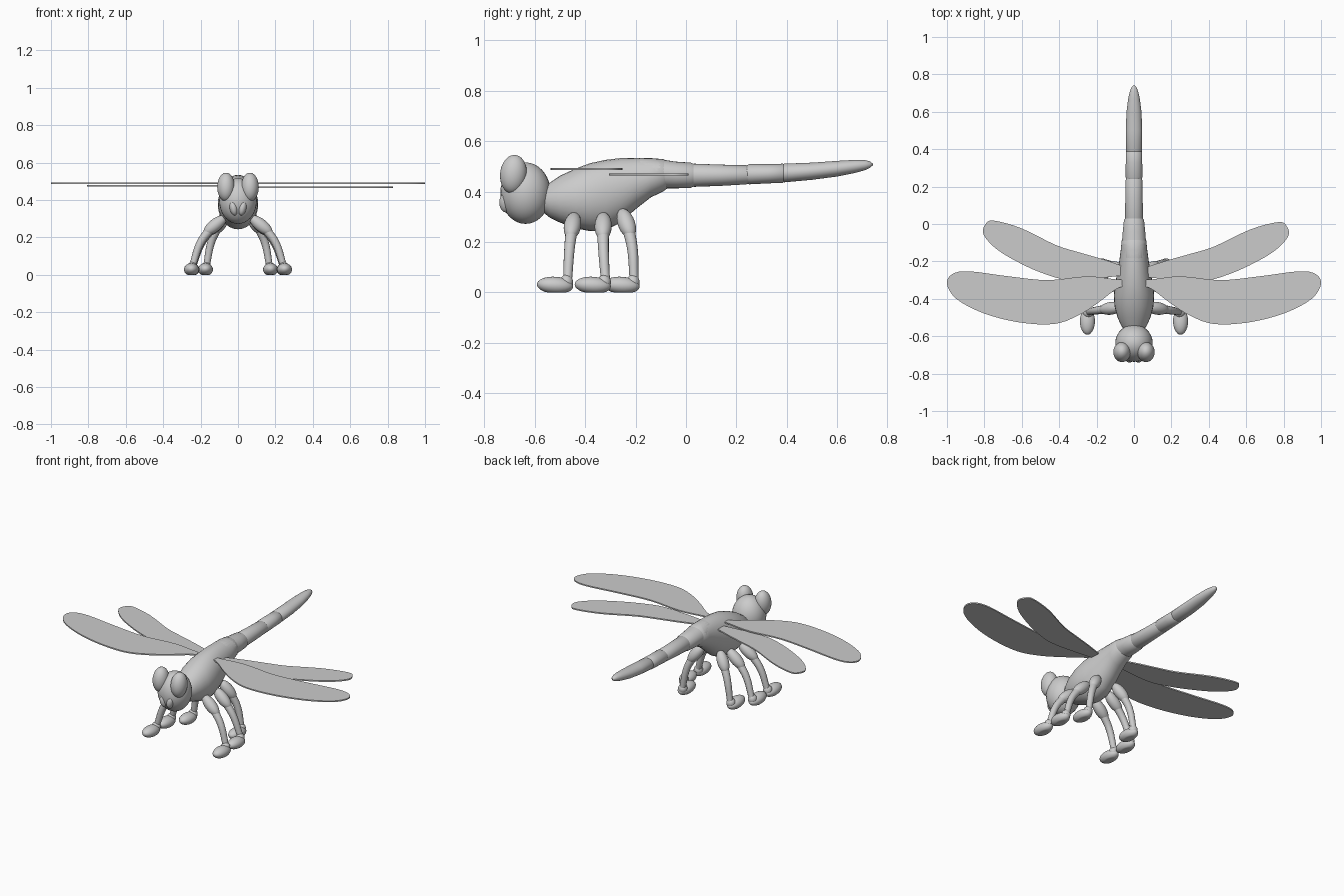
import bpy, bmesh, math
from mathutils import Vector, Matrix

if "Cube" in bpy.data.objects:
    bpy.data.objects.remove(bpy.data.objects["Cube"])


def finish(name, bm, angle=50):
    bmesh.ops.recalc_face_normals(bm, faces=bm.faces)
    me = bpy.data.meshes.new(name)
    bm.to_mesh(me)
    bm.free()
    ob = bpy.data.objects.new(name, me)
    bpy.context.collection.objects.link(ob)
    bpy.ops.object.select_all(action='DESELECT')
    ob.select_set(True)
    bpy.context.view_layer.objects.active = ob
    bpy.ops.object.shade_smooth_by_angle(angle=math.radians(angle))
    return ob


def ellipsoid(name, loc, radii, rot=None, floor=None):
    bm = bmesh.new()
    m = Matrix.Translation(loc) @ (rot or Matrix()) @ Matrix.Diagonal((*radii, 1))
    bmesh.ops.create_uvsphere(bm, u_segments=28, v_segments=18, radius=1, matrix=m)
    if floor is not None:
        for v in bm.verts:
            v.co.z = max(v.co.z, floor)
    return finish(name, bm)


def loft(name, rings, n=28):
    """Elliptical rings (y, z centre, x radius, z radius) skinned along y."""
    bm = bmesh.new()
    loops = []
    for y, z, rx, rz in rings:
        loops.append([bm.verts.new((rx * math.cos(2 * math.pi * i / n), y,
                                    z + rz * math.sin(2 * math.pi * i / n))) for i in range(n)])
    for a, b in zip(loops, loops[1:]):
        for i in range(n):
            bm.faces.new((a[i], a[(i + 1) % n], b[(i + 1) % n], b[i]))
    bm.faces.new(loops[0])
    bm.faces.new(loops[-1])
    return finish(name, bm)


def tube(name, pts):
    """Smooth tapered limb through (x, y, z, radius) points."""
    cu = bpy.data.curves.new(name, 'CURVE')
    cu.dimensions = '3D'
    cu.bevel_depth = 1
    cu.bevel_resolution = 5
    cu.use_fill_caps = True
    sp = cu.splines.new('BEZIER')
    sp.bezier_points.add(len(pts) - 1)
    for p, (x, y, z, r) in zip(sp.bezier_points, pts):
        p.co = (x, y, z)
        p.radius = r
        p.handle_left_type = p.handle_right_type = 'AUTO'
    ob = bpy.data.objects.new(name, cu)
    bpy.context.collection.objects.link(ob)
    bpy.ops.object.select_all(action='DESELECT')
    ob.select_set(True)
    bpy.context.view_layer.objects.active = ob
    bpy.ops.object.convert(target='MESH')
    bpy.ops.object.shade_smooth_by_angle(angle=math.radians(50))


def wing(name, outline, z, side, stretch=1, dy=0):
    # closed Catmull-Rom through the outline, extruded to a thin plate
    P = [Vector((side * x * stretch, y + dy, z)) for x, y in outline]
    n = len(P)
    bm = bmesh.new()
    vs = []
    for i in range(n):
        a, b, c, d = (P[(i + k - 1) % n] for k in range(4))
        for s in range(4):
            t = s / 4
            vs.append(bm.verts.new(0.5 * (2 * b + (c - a) * t + (2 * a - 5 * b + 4 * c - d) * t * t
                                          + (3 * b - a - 3 * c + d) * t ** 3)))
    f = bm.faces.new(vs)
    r = bmesh.ops.extrude_face_region(bm, geom=[f])
    bmesh.ops.translate(bm, vec=(0, 0, 0.008),
                        verts=[v for v in r['geom'] if isinstance(v, bmesh.types.BMVert)])
    finish(name, bm, 30)


# Thorax
loft("thorax", [(-.57, .37, .05, .05), (-.54, .366, .07, .07), (-.50, .37, .088, .093),
                (-.44, .373, .104, .118), (-.38, .378, .108, .135), (-.32, .386, .10, .14),
                (-.26, .405, .09, .128), (-.20, .432, .079, .102), (-.14, .455, .071, .078),
                (-.09, .465, .066, .064), (-.07, .466, .05, .05)])

# Abdomen segments, each slightly overlapping the next
loft("abdomen_base", [(-.24, .47, .04, .055), (-.18, .474, .062, .06), (-.12, .472, .066, .059),
                      (-.04, .466, .06, .053), (.02, .465, .054, .05), (.04, .465, .042, .04)])
loft("abdomen_middle", [(.01, .465, .04, .038), (.03, .465, .049, .046), (.14, .465, .046, .042),
                        (.24, .467, .044, .038), (.255, .467, .035, .03)])
loft("abdomen_rear", [(.23, .468, .035, .03), (.25, .469, .045, .04), (.33, .471, .044, .038),
                      (.385, .473, .043, .038), (.395, .473, .034, .03)])
loft("tail_tip", [(.375, .473, .034, .03), (.39, .474, .043, .037), (.50, .481, .044, .034),
                  (.60, .491, .04, .031), (.67, .5, .031, .026), (.71, .505, .022, .02),
                  (.73, .507, .014, .013), (.742, .508, .003, .003)])

# Head
ellipsoid("head", (0, -.637, .394), (.1, .1, .122))

FRONT = [(.02, -.30), (.09, -.297), (.25, -.28), (.46, -.30), (.67, -.28), (.88, -.253), (.97, -.267),
         (1.0, -.32), (.95, -.40), (.81, -.475), (.62, -.525), (.43, -.535), (.30, -.49), (.19, -.42),
         (.09, -.345), (.02, -.325)]
REAR = [(.02, -.25), (.16, -.20), (.30, -.16), (.43, -.12), (.62, -.03), (.77, .01), (.815, -.01),
        (.825, -.065), (.75, -.145), (.62, -.22), (.49, -.275), (.37, -.305), (.2, -.298), (.02, -.275)]

# Leg data: hip, knee, ankle
LEGS = {"front": [(.085, -.445, .295), (.185, -.46, .215), (.243, -.47, .05)],
        "middle": [(.085, -.328, .295), (.18, -.33, .21), (.24, -.32, .05)],
        "rear": [(.07, -.25, .31), (.135, -.215, .215), (.168, -.206, .05)]}

for side, tag in ((1, "right"), (-1, "left")):
    # Eyes and mouth parts
    ellipsoid(f"{tag}_eye", (side * .064, -.685, .469), (.047, .053, .077),
              Matrix.Rotation(math.radians(-6), 4, 'X'))
    ellipsoid(f"{tag}_mandible", (side * .024, -.715, .357), (.021, .026, .04),
              Matrix.Rotation(side * math.radians(12), 4, 'Y'))
    # Wings
    wing(f"{tag}_front_wing", FRONT, .486, side)
    wing(f"{tag}_rear_wing", REAR, .464 if side > 0 else .472, side,
         1 if side > 0 else .975, 0 if side > 0 else .008)
    # Legs: plump thigh, slim shin, rounded foot
    for leg, pts in LEGS.items():
        hip, knee, ankle = (Vector((side * p[0], p[1], p[2])) for p in pts)
        d = knee - hip
        rot = d.to_track_quat('Z', 'Y').to_matrix().to_4x4()
        ellipsoid(f"{tag}_{leg}_thigh", hip + d * .38, (.034, .034, d.length * .58), rot)
        top = hip + d * .6
        mid = knee.lerp(ankle, .25)
        tube(f"{tag}_{leg}_shin", [(*top, .024), (*mid, .021), (*ankle, .018)])
        ellipsoid(f"{tag}_{leg}_foot", (ankle.x + side * .006, ankle.y - .05, .028),
                  (.04, .072, .034), Matrix.Rotation(math.radians(-4), 4, 'X'), 0.0)
        ellipsoid(f"{tag}_{leg}_heel", (ankle.x + side * .002, ankle.y - .005, .04), (.027, .027, .03))
